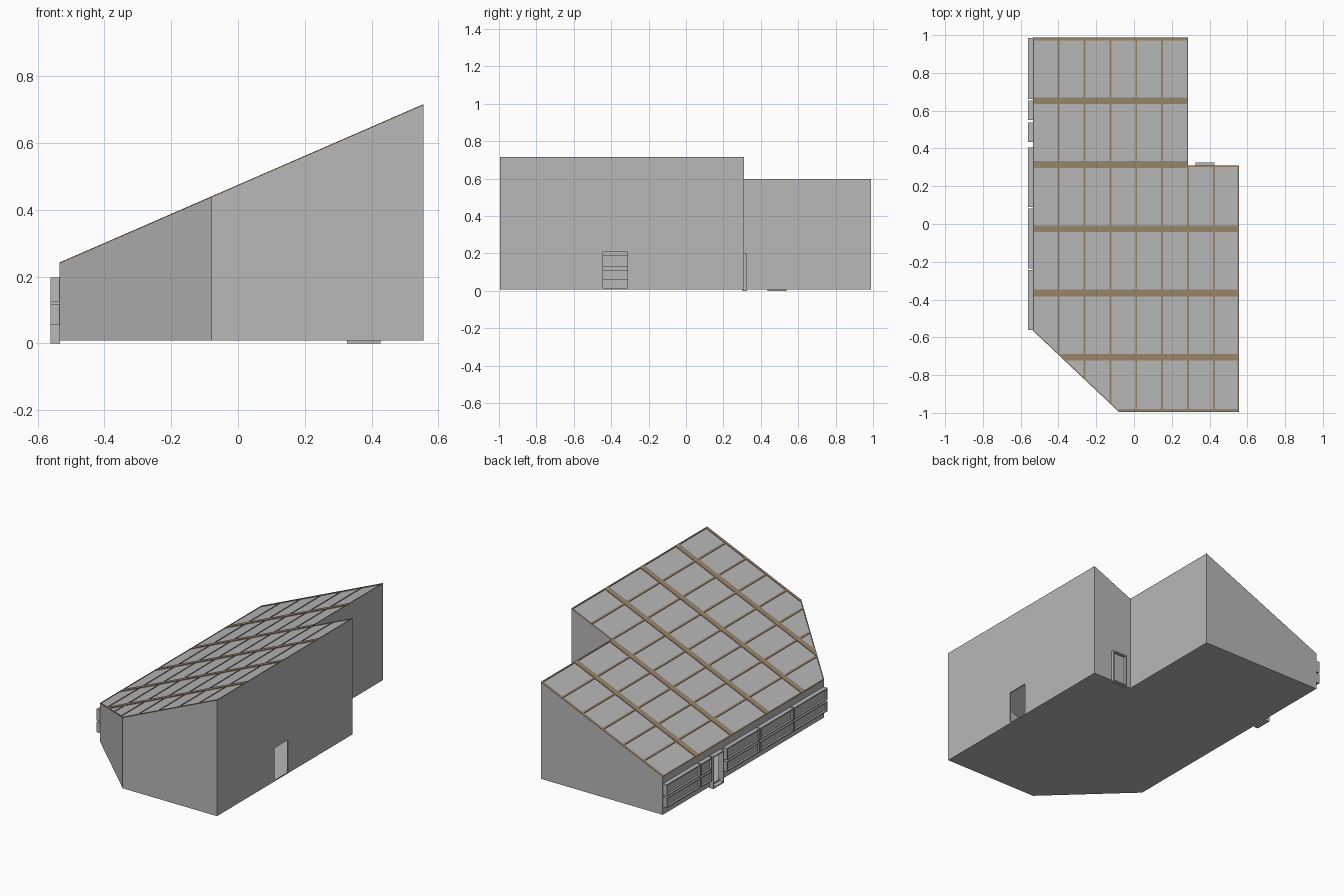
import bpy, bmesh
from mathutils import Vector

if "Cube" in bpy.data.objects:
    bpy.data.objects.remove(bpy.data.objects["Cube"])

def material(name, rgb):
    m = bpy.data.materials.new(name)
    m.diffuse_color = (*rgb, 1)
    m.use_nodes = True
    m.node_tree.nodes["Principled BSDF"].inputs["Base Color"].default_value = m.diffuse_color
    return m

GREY = material("wall grey", (0.48, 0.48, 0.48))
WOOD = material("roof timber", (0.32, 0.235, 0.145))

# Footprint, counter-clockwise from the left end of the front wall
FOOT = [(-0.08, -0.995), (0.555, -0.995), (0.555, 0.309), (0.286, 0.309),
        (0.286, 0.988), (-0.535, 0.988), (-0.535, -0.565)]
BASE = 0.008

def roof(x):
    return 0.238 + 0.435 * (x + 0.535)

def finish(name, bm, mat):
    bmesh.ops.recalc_face_normals(bm, faces=bm.faces)
    me = bpy.data.meshes.new(name)
    bm.to_mesh(me)
    bm.free()
    me.materials.append(mat)
    ob = bpy.data.objects.new(name, me)
    bpy.context.collection.objects.link(ob)
    return ob

def prism(bm, pts, low, high):
    """Upright prism over plan points; low and high give z from x."""
    a = [bm.verts.new((x, y, low(x))) for x, y in pts]
    b = [bm.verts.new((x, y, high(x))) for x, y in pts]
    bm.faces.new(a[::-1])
    bm.faces.new(b)
    n = len(pts)
    for i in range(n):
        j = (i + 1) % n
        bm.faces.new((a[i], a[j], b[j], b[i]))

def box(bm, x0, x1, y0, y1, z0, z1):
    prism(bm, [(x0, y0), (x1, y0), (x1, y1), (x0, y1)], lambda x: z0, lambda x: z1)

# Hollow building shell
bm = bmesh.new()
prism(bm, FOOT, lambda x: BASE, roof)
shell = finish("building_shell", bm, GREY)
mod = shell.modifiers.new("thickness", 'SOLIDIFY')
mod.thickness = 0.006
mod.offset = -1
mod.use_even_offset = True

# Left-hand windows (two rows) and doorways
SPANS = [(-0.56, -0.243), (-0.235, 0.083), (0.091, 0.406), (0.55, 0.653), (0.661, 0.984)]
ROWS = [(0.055, 0.116), (0.125, 0.197)]
DOOR_Y = (0.435, 0.538)
DOOR_X = (0.326, 0.426)
T = 0.007

# Openings cut through the walls
bm = bmesh.new()
for y0, y1 in SPANS:
    for z0, z1 in ROWS:
        box(bm, -0.57, -0.50, y0 + T, y1 - T - 0.005, z0 + T, z1 - T)
box(bm, -0.57, -0.50, DOOR_Y[0] + T, DOOR_Y[1] - T, BASE + 0.008, 0.19)
box(bm, 0.52, 0.60, -0.443, -0.312, BASE + 0.007, 0.211)
box(bm, DOOR_X[0] + T, DOOR_X[1] - T, 0.28, 0.34, BASE + 0.008, 0.19)
cutter = finish("opening_cutter", bm, GREY)
cutter.hide_render = True
mod = shell.modifiers.new("openings", 'BOOLEAN')
mod.operation = 'DIFFERENCE'
mod.solver = 'EXACT'
mod.object = cutter

# Bake the cuts, then drop the cutter
bpy.context.view_layer.update()
deps = bpy.context.evaluated_depsgraph_get()
baked = bpy.data.meshes.new_from_object(shell.evaluated_get(deps))
shell.modifiers.clear()
shell.data = baked
bpy.data.objects.remove(cutter)

def side_frame(bm, y0, y1, z0, z1):
    """Rectangular frame standing proud of the left wall."""
    x0, x1 = -0.561, -0.533
    box(bm, x0, x1, y0, y0 + T, z0, z1)
    box(bm, x0, x1, y1 - T, y1, z0, z1)
    box(bm, x0, x1, y0 + T, y1 - T, z0, z0 + T)
    box(bm, x0, x1, y0 + T, y1 - T, z1 - T, z1)

# Window frames and panes
frames, panes = bmesh.new(), bmesh.new()
for y0, y1 in SPANS:
    for z0, z1 in ROWS:
        side_frame(frames, y0, y1, z0, z1)
        box(panes, -0.549, -0.545, y0 + T, y1 - T, z0 + T, z1 - T)
finish("window_frames", frames, GREY)
finish("window_panes", panes, GREY)

# Left door frame, open
bm = bmesh.new()
side_frame(bm, *DOOR_Y, 0, 0.197)
finish("side_door_frame", bm, GREY)

# Rear door in the notch: frame and leaf
bm = bmesh.new()
a, b = DOOR_X
for x0, x1, z0, z1 in ((a, a + T, 0, 0.2), (b - T, b, 0, 0.2),
                       (a + T, b - T, 0, T), (a + T, b - T, 0.2 - T, 0.2)):
    box(bm, x0, x1, 0.302, 0.325, z0, z1)
finish("rear_door_frame", bm, GREY)
bm = bmesh.new()
box(bm, a + T, b - T, 0.304, 0.309, T, 0.2 - T)
finish("rear_door_leaf", bm, GREY)

# Plan limits of the roof
SLOPE = (-0.995 + 0.565) / (-0.08 + 0.535)

def left(y):
    return max(-0.535, -0.535 + (y + 0.565) / SLOPE)

def front(x):
    return max(-0.995, -0.565 + (x + 0.535) * SLOPE)

def low(x):
    return roof(x) - 0.004

def high(x):
    return roof(x) + 0.004

# Wide rafters running up the slope
bm = bmesh.new()
for y in (0.653, 0.315, -0.025, -0.365, -0.705):
    y0, y1 = y - 0.018, y + 0.018
    xr = 0.286 if y > 0.3 else 0.555
    prism(bm, [(left(y0), y0), (xr, y0), (xr, y1), (left(y1), y1)], low, high)
finish("rafters", bm, WOOD)

# Thin battens running front to back
bm = bmesh.new()
for i in range(7):
    x = -0.399 + i * 0.137
    x0, x1 = x - 0.005, x + 0.005
    yb = 0.988 if x1 < 0.28 else 0.309
    prism(bm, [(x0, front(x0)), (x1, front(x1)), (x1, yb), (x0, yb)], low,
          lambda x: roof(x) + 0.003)
finish("battens", bm, WOOD)

# Edge trim around the roof outline, thicker on front and back
bm = bmesh.new()
for i, p in enumerate(FOOT):
    p, q = Vector(p), Vector(FOOT[(i + 1) % len(FOOT)])
    d = (q - p).normalized()
    w = 0.016 if i in (0, 4) else 0.006
    n = Vector((-d.y, d.x)) * w
    prism(bm, [p, q, q + n, p + n], low, lambda x: roof(x) + 0.0035)
finish("roof_edge_trim", bm, WOOD)
